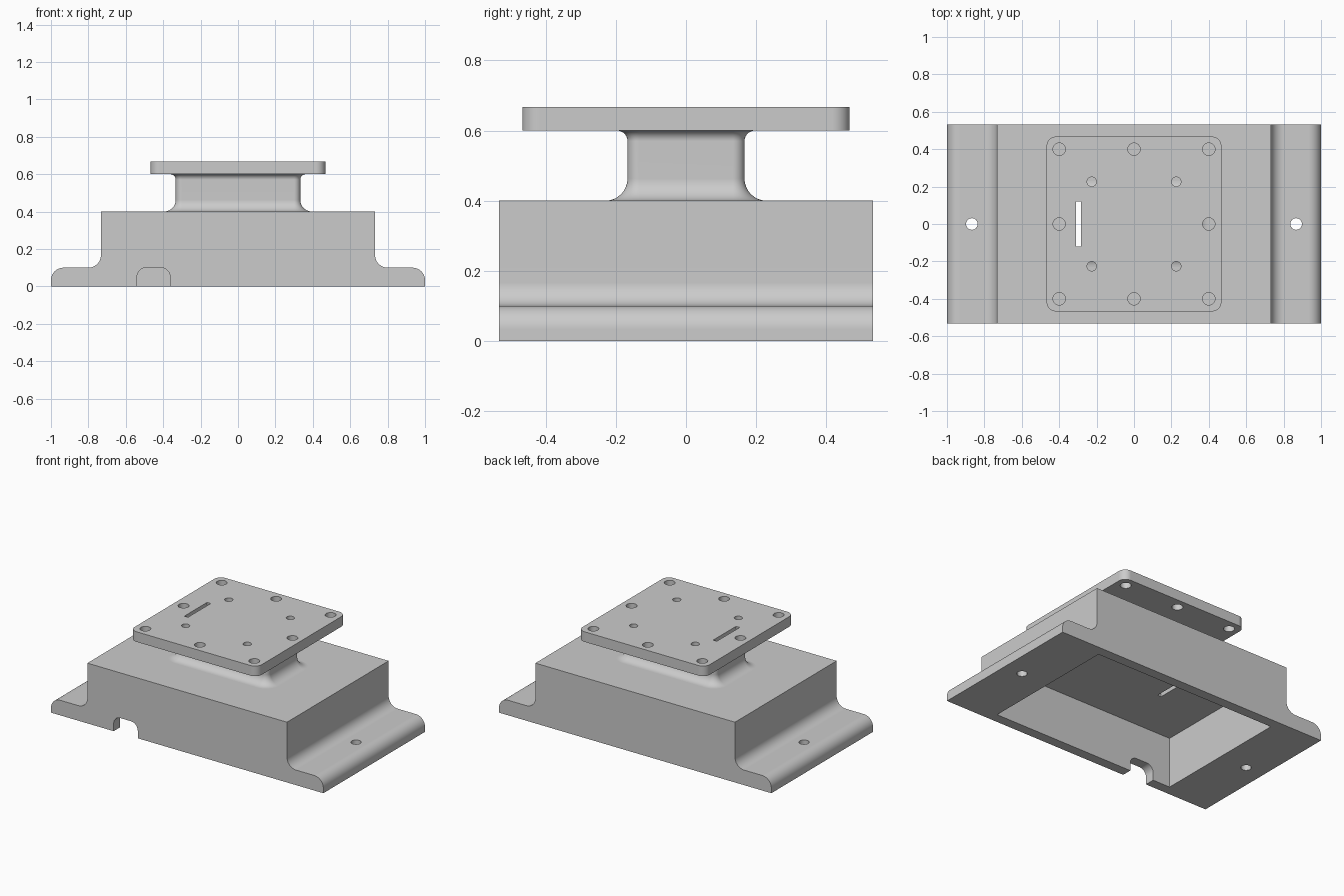
import bpy
import bmesh
from math import sin, cos, pi

cube = bpy.data.objects.get("Cube")
if cube:
    bpy.data.objects.remove(cube, do_unlink=True)

grey = bpy.data.materials.new("plain grey")
grey.use_nodes = True
grey.diffuse_color = (0.6, 0.6, 0.6, 1)
grey.node_tree.nodes["Principled BSDF"].inputs["Base Color"].default_value = (0.6, 0.6, 0.6, 1)


# Outline helpers, all returning 2D points
def arc(cx, cy, r, start, end, steps=12):
    angles = [start + (end - start) * i / steps for i in range(steps + 1)]
    return [(cx + r * cos(a), cy + r * sin(a)) for a in angles]


def circle(x, y, r):
    return arc(x, y, r, 0, 2 * pi, 32)[:-1]


def rectangle(hx, hy, cx=0, cy=0):
    return [(cx - hx, cy - hy), (cx + hx, cy - hy), (cx + hx, cy + hy), (cx - hx, cy + hy)]


def rounded_rectangle(hx, hy, r):
    points = []
    for i, (sx, sy) in enumerate([(1, 1), (-1, 1), (-1, -1), (1, -1)]):
        points += arc(sx * (hx - r), sy * (hy - r), r, i * pi / 2, (i + 1) * pi / 2)
    return points


# Mesh helpers
def loft(bm, rings):
    """Join equal-length rings of 3D points into a closed solid."""
    rows = [[bm.verts.new(p) for p in ring] for ring in rings]
    for low, high in zip(rows, rows[1:]):
        for i in range(len(low)):
            j = (i + 1) % len(low)
            bm.faces.new((low[i], low[j], high[j], high[i]))
    bm.faces.new(rows[0][::-1])
    bm.faces.new(rows[-1])


def prism_z(bm, outline, z0, z1):
    loft(bm, [[(x, y, z) for x, y in outline] for z in (z0, z1)])


def prism_y(bm, outline, y0, y1):
    loft(bm, [[(x, y, z) for x, z in outline] for y in (y0, y1)])


def make_object(name, bm):
    bmesh.ops.recalc_face_normals(bm, faces=bm.faces)
    mesh = bpy.data.meshes.new(name)
    bm.to_mesh(mesh)
    bm.free()
    mesh.materials.append(grey)
    obj = bpy.data.objects.new(name, mesh)
    bpy.context.collection.objects.link(obj)
    return obj


def activate(obj):
    bpy.ops.object.select_all(action='DESELECT')
    obj.select_set(True)
    bpy.context.view_layer.objects.active = obj


def cut(obj, bm):
    cutter = make_object("cutter", bm)
    cutter.hide_render = True
    mod = obj.modifiers.new("cut", 'BOOLEAN')
    mod.operation = 'DIFFERENCE'
    mod.solver = 'EXACT'
    mod.object = cutter
    activate(obj)
    bpy.ops.object.modifier_apply(modifier=mod.name)
    bpy.data.objects.remove(cutter, do_unlink=True)


def finish(obj):
    activate(obj)
    bpy.ops.object.shade_smooth_by_angle(angle=pi / 6)
    mod = obj.modifiers.new("even shading", 'WEIGHTED_NORMAL')
    mod.keep_sharp = True


def add_slot(bm):
    prism_z(bm, rectangle(0.0135, 0.12, -0.297), -0.1, 0.8)


FILLET = 0.067
BASE_TOP, PLATE_BOTTOM, PLATE_TOP = 0.4, 0.6, 0.667

# Base: filleted flange profile run front to back
half = [(1, 0)]
half += arc(1 - FILLET, 0.1 - FILLET, FILLET, 0, pi / 2)
half += arc(0.733 + FILLET, 0.1 + FILLET, FILLET, 1.5 * pi, pi)
half += [(0.733, BASE_TOP)]
profile = half + [(-x, z) for x, z in reversed(half)]
bm = bmesh.new()
prism_y(bm, profile, -0.533, 0.533)
base = make_object("base_housing", bm)

# Hollow underside
bm = bmesh.new()
prism_z(bm, rectangle(0.667, 0.467), -0.1, 0.333)
cut(base, bm)

# Cable notch through the front wall
notch = [(-0.54, -0.1), (-0.363, -0.1)]
notch += arc(-0.413, 0.05, 0.05, 0, pi / 2)
notch += arc(-0.49, 0.05, 0.05, pi / 2, pi)
bm = bmesh.new()
prism_y(bm, notch, -0.6, -0.4)
cut(base, bm)

# Flange screw holes and the slot
bm = bmesh.new()
for side in (-1, 1):
    prism_z(bm, circle(side * 0.867, 0, 0.031), -0.1, 0.3)
add_slot(bm)
cut(base, bm)
finish(base)

# Neck: rounded block flaring into the base and the plate
low_r, high_r, sink = 0.063, 0.03, 0.02
levels = [(low_r, BASE_TOP - sink)]
levels += [(low_r - x, BASE_TOP + low_r - z)
           for z, x in arc(0, 0, low_r, 0, pi / 2)]
levels += [(high_r - x, PLATE_BOTTOM - high_r + z)
           for x, z in arc(0, 0, high_r, 0, pi / 2)]
levels += [(high_r, PLATE_BOTTOM + sink)]
bm = bmesh.new()
loft(bm, [[(x, y, z) for x, y in rounded_rectangle(0.333 + o, 0.167 + o, 0.033 + o)]
          for o, z in levels])
neck = make_object("neck", bm)
bm = bmesh.new()
add_slot(bm)
cut(neck, bm)
finish(neck)

# Mounting plate with eight large holes, four small holes and the slot
bm = bmesh.new()
prism_z(bm, rounded_rectangle(0.467, 0.467, 0.05), PLATE_BOTTOM, PLATE_TOP)
plate = make_object("mounting_plate", bm)
bm = bmesh.new()
for ix in (-1, 0, 1):
    for iy in (-1, 0, 1):
        if ix or iy:
            prism_z(bm, circle(0.4 * ix, 0.4 * iy, 0.033), 0.5, 0.8)
        if ix and iy:
            prism_z(bm, circle(0.226 * ix, 0.226 * iy, 0.025), 0.5, 0.8)
add_slot(bm)
cut(plate, bm)
finish(plate)
